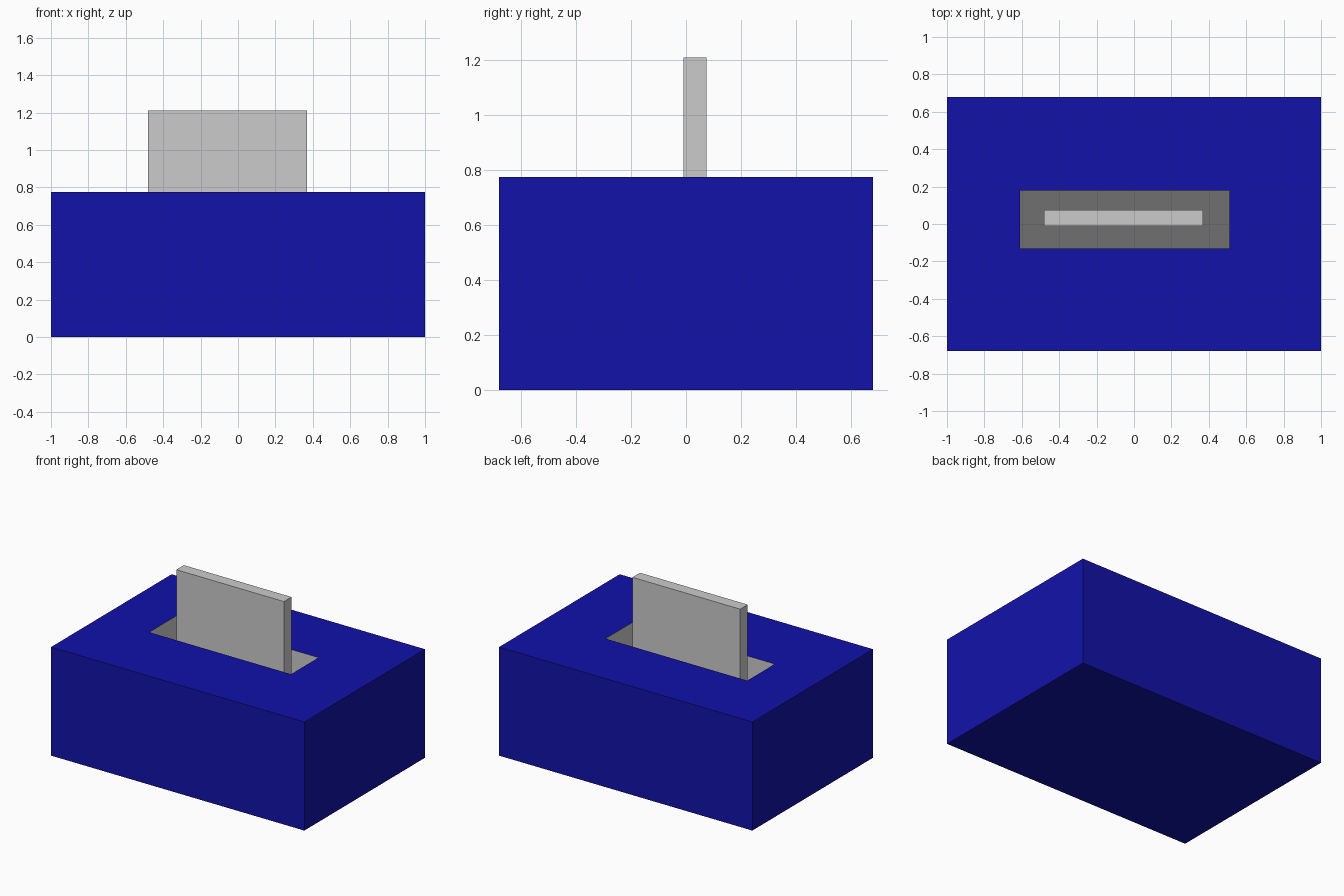
import bpy, bmesh

if "Cube" in bpy.data.objects:
    bpy.data.objects.remove(bpy.data.objects["Cube"])

W, D, H = 1.0, 0.68, 0.775           # box half width, half depth, height
SLOT = (-0.61, 0.51, -0.13, 0.18)    # slot opening x0, x1, y0, y1
FLOOR = 0.36                         # depth level of the slot floor


def material(name, color):
    mat = bpy.data.materials.new(name)
    mat.diffuse_color = (*color, 1)
    mat.use_nodes = True
    mat.node_tree.nodes["Principled BSDF"].inputs["Base Color"].default_value = mat.diffuse_color
    return mat


def finish(bm, name, mats=()):
    mesh = bpy.data.meshes.new(name)
    bm.to_mesh(mesh)
    bm.free()
    for m in mats:
        mesh.materials.append(m)
    obj = bpy.data.objects.new(name, mesh)
    bpy.context.collection.objects.link(obj)
    return obj


def ring(bm, x0, x1, y0, y1, z):
    return [bm.verts.new((x, y, z)) for x, y in
            ((x0, y0), (x1, y0), (x1, y1), (x0, y1))]


def bridge(bm, a, b):
    for i in range(4):
        j = (i + 1) % 4
        bm.faces.new((a[i], a[j], b[j], b[i]))


blue = material("box_blue", (0.006, 0.006, 0.4))
dark = material("slot_floor_grey", (0.16, 0.16, 0.16))
grey = material("slot_wall_grey", (0.8, 0.8, 0.8))

# Box shell: bottom, four sides, and a top with the slot opening
bm = bmesh.new()
bottom = ring(bm, -W, W, -D, D, 0)
top = ring(bm, -W, W, -D, D, H)
rim = ring(bm, *SLOT, H)
bm.faces.new(bottom[::-1])
bridge(bm, bottom, top)
bridge(bm, top, rim)
finish(bm, "box", [blue])

# Slot walls facing inwards
bm = bmesh.new()
bridge(bm, ring(bm, *SLOT, H), ring(bm, *SLOT, FLOOR))
finish(bm, "slot_walls")
bpy.data.materials.remove(grey)

# Slot floor
bm = bmesh.new()
bm.faces.new(ring(bm, *SLOT, FLOOR))
finish(bm, "slot_floor", [dark])

# Upright sheet standing in the slot
bm = bmesh.new()
low = ring(bm, -0.48, 0.37, -0.01, 0.075, FLOOR)
high = ring(bm, -0.48, 0.37, -0.01, 0.075, 1.21)
bm.faces.new(low[::-1])
bm.faces.new(high)
bridge(bm, low, high)
finish(bm, "upright_sheet")
